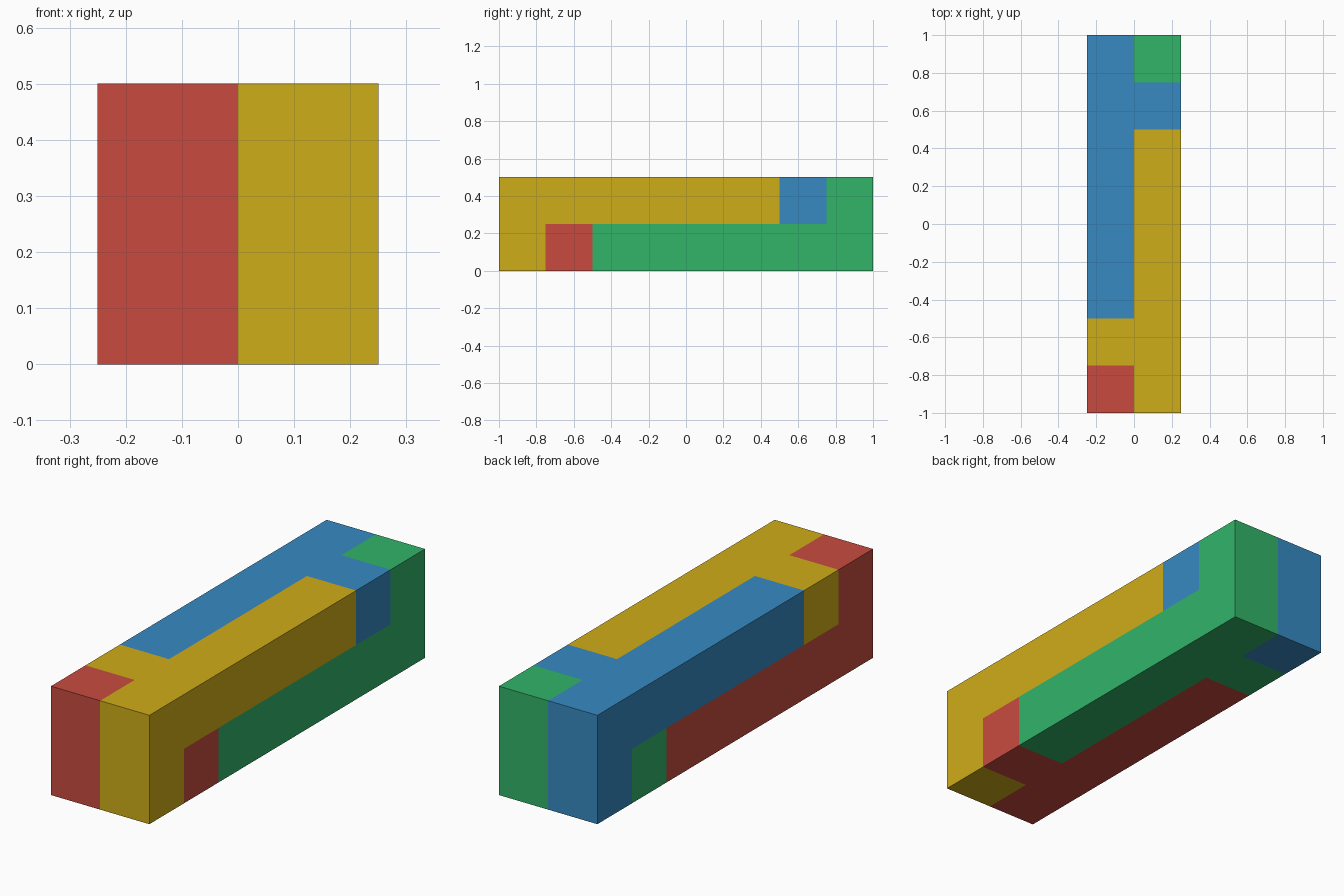
import bpy, bmesh
from math import pi, radians
from mathutils import Matrix, Vector

if "Cube" in bpy.data.objects:
    bpy.data.objects.remove(bpy.data.objects["Cube"])

U = 0.25                       # edge of one cube unit
CENTRE = Vector((0, 0, 0.25))  # centre of the assembled block

# One puzzle piece in cube units (x, y, z): long bar, end block, side nub
CELLS = {(1, y, 1) for y in range(6)} | {(1, 0, 0), (0, 1, 1)}


def linear(rgb):
    return tuple((c / 255 / 12.92) if c < 11 else ((c / 255 + 0.055) / 1.055) ** 2.4
                 for c in rgb) + (1.0,)


def add_piece(name, rgb, turn):
    bm = bmesh.new()
    # Keep only the cube sides not shared with another cube of the piece
    for cell in CELLS:
        for axis in range(3):
            for side in (0, 1):
                near = list(cell)
                near[axis] += 2 * side - 1
                if tuple(near) in CELLS:
                    continue
                corners = []
                for a, b in ((0, 0), (1, 0), (1, 1), (0, 1)):
                    p = list(cell)
                    p[axis] += side
                    p[(axis + 1) % 3] += a
                    p[(axis + 2) % 3] += b
                    corners.append(bm.verts.new((Vector(p) - Vector((1, 4, 1))) * U))
                bm.faces.new(corners if side else corners[::-1])
    bmesh.ops.remove_doubles(bm, verts=bm.verts, dist=1e-4)
    bmesh.ops.dissolve_limit(bm, angle_limit=radians(1), verts=bm.verts, edges=bm.edges)
    bm.transform(Matrix.Translation(CENTRE) @ turn)
    bmesh.ops.recalc_face_normals(bm, faces=bm.faces)
    mesh = bpy.data.meshes.new(name)
    bm.to_mesh(mesh)
    bm.free()
    mat = bpy.data.materials.new(name + "_paint")
    mat.diffuse_color = linear(rgb)
    mat.use_nodes = True
    mat.node_tree.nodes["Principled BSDF"].inputs["Base Color"].default_value = mat.diffuse_color
    mesh.materials.append(mat)
    bpy.context.collection.objects.link(bpy.data.objects.new(name, mesh))


# Four identical pieces interlock by half turns about the three axes
add_piece("yellow_piece", (207, 173, 25), Matrix.Identity(4))
add_piece("red_piece", (200, 75, 62), Matrix.Rotation(pi, 4, 'Y'))
add_piece("green_piece", (50, 180, 105), Matrix.Rotation(pi, 4, 'X'))
add_piece("blue_piece", (55, 138, 194), Matrix.Rotation(pi, 4, 'Z'))
